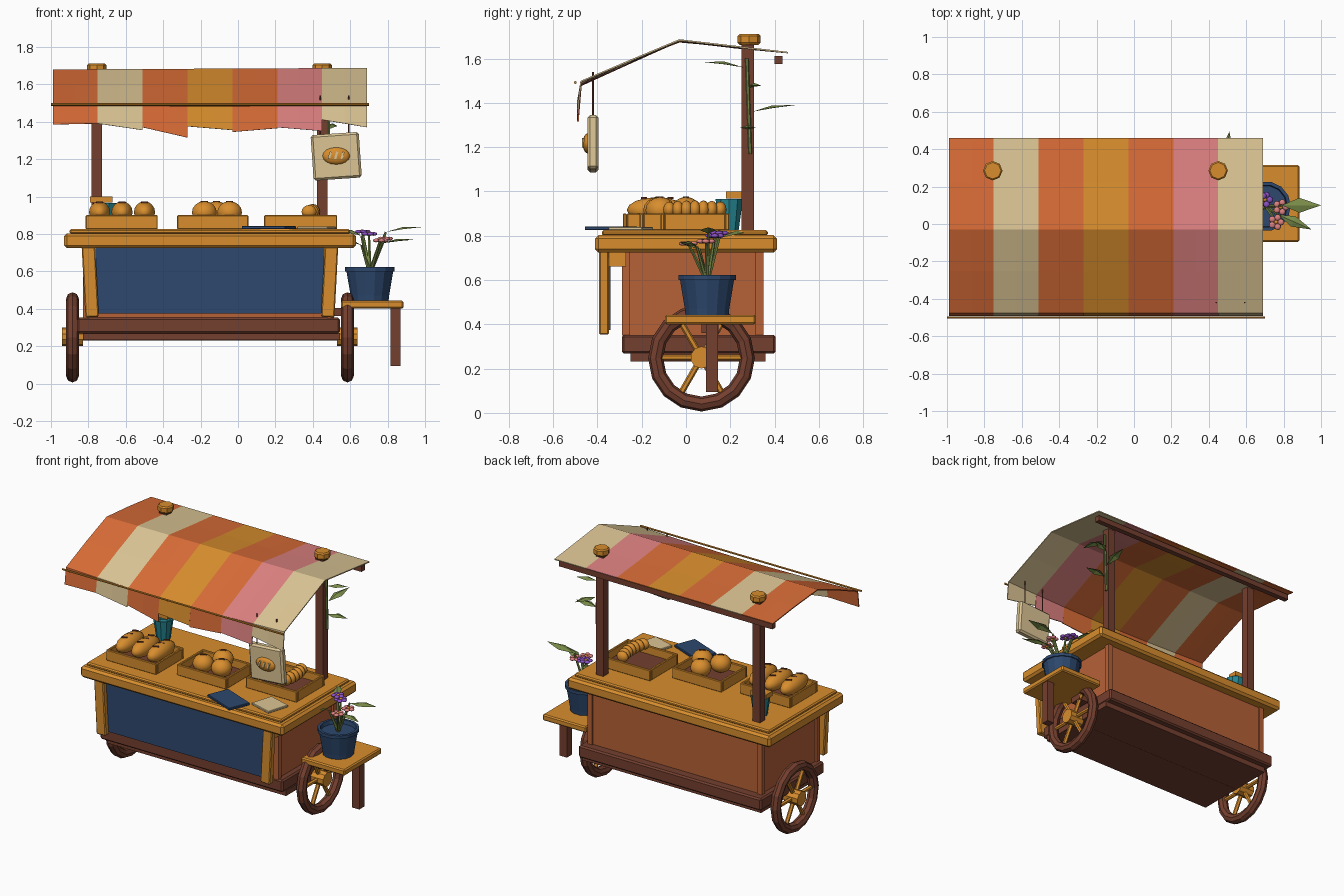
import bpy, bmesh, math
from mathutils import Vector

if "Cube" in bpy.data.objects:
    bpy.data.objects.remove(bpy.data.objects["Cube"])

def mat(name, r, g, b):
    m = bpy.data.materials.new(name)
    m.diffuse_color = (r, g, b, 1)
    m.use_nodes = True
    m.node_tree.nodes["Principled BSDF"].inputs["Base Color"].default_value = m.diffuse_color
    return m

AMBER = mat("amber_wood", .69, .27, .027)
BROWN = mat("dark_brown", .175, .05, .028)
RUST = mat("rust_panel", .47, .12, .039)
ORANGE = mat("awning_orange", .69, .15, .038)
CREAM = mat("cream", .72, .56, .30)
PINK = mat("pink", .72, .22, .215)
NAVY = mat("navy", .026, .065, .155)
TEAL = mat("teal", .019, .25, .30)
GREEN = mat("leaf_green", .19, .26, .066)
PURPLE = mat("purple", .26, .08, .55)

def finish(name, bm, m, bevel=0, smooth=False):
    me = bpy.data.meshes.new(name)
    bmesh.ops.recalc_face_normals(bm, faces=bm.faces)
    bm.to_mesh(me)
    bm.free()
    for k in (m if isinstance(m, list) else [m]):
        me.materials.append(k)
    ob = bpy.data.objects.new(name, me)
    bpy.context.collection.objects.link(ob)
    if smooth:
        me.shade_smooth()
    if bevel:
        b = ob.modifiers.new("bevel", 'BEVEL')
        b.width, b.segments = bevel, 1
    return ob

def box(name, x0, x1, y0, y1, z0, z1, m, bevel=0, rot=(0, 0, 0)):
    bm = bmesh.new()
    bmesh.ops.create_cube(bm, size=1)
    bmesh.ops.scale(bm, vec=(x1 - x0, y1 - y0, z1 - z0), verts=bm.verts)
    ob = finish(name, bm, m, bevel)
    ob.location = ((x0 + x1) / 2, (y0 + y1) / 2, (z0 + z1) / 2)
    ob.rotation_euler = rot
    return ob

def rod(name, a, b, r, m, r2=None, n=8, smooth=False):
    a, b = Vector(a), Vector(b)
    bm = bmesh.new()
    bmesh.ops.create_cone(bm, cap_ends=True, segments=n, radius1=r, radius2=r if r2 is None else r2, depth=(b - a).length)
    ob = finish(name, bm, m, 0, smooth)
    ob.location = (a + b) / 2
    ob.rotation_euler = (b - a).to_track_quat('Z', 'Y').to_euler()
    return ob

def ball(name, c, s, m, u=14, v=8, rot=(0, 0, 0)):
    bm = bmesh.new()
    bmesh.ops.create_uvsphere(bm, u_segments=u, v_segments=v, radius=1)
    bmesh.ops.scale(bm, vec=s, verts=bm.verts)
    ob = finish(name, bm, m, 0, True)
    ob.location, ob.rotation_euler = c, rot
    return ob

def lathe(name, c, prof, n, m):
    bm = bmesh.new()
    rings = [[bm.verts.new((c[0] + r * math.cos(2 * math.pi * i / n), c[1] + r * math.sin(2 * math.pi * i / n), z))
              for i in range(n)] for r, z in prof]
    for p, q in zip(rings, rings[1:]):
        for i in range(n):
            bm.faces.new((p[i], p[(i + 1) % n], q[(i + 1) % n], q[i]))
    bm.faces.new(rings[0])
    bm.faces.new(rings[-1])
    return finish(name, bm, m)

def leaf(name, a, b, w):
    # folded diamond leaf from a to b
    a, b = Vector(a), Vector(b)
    side = (b - a).cross(Vector((0, 0, 1))).normalized() * w
    mid = a.lerp(b, .45) + Vector((0, 0, .015))
    bm = bmesh.new()
    va, vb, vm, l, r = [bm.verts.new(p) for p in (a, b, mid, mid + side - Vector((0, 0, .012)), mid - side - Vector((0, 0, .012)))]
    for f in ((va, vm, l), (l, vm, vb), (va, r, vm), (r, vb, vm)):
        bm.faces.new(f)
    return finish(name, bm, GREEN)

# wheels with hubs and spokes
for wx, side in ((-.885, -1), (.585, 1)):
    bpy.ops.mesh.primitive_torus_add(major_segments=16, minor_segments=8, major_radius=.207, minor_radius=.034,
                                     location=(wx, .07, .247), rotation=(0, math.pi / 2, 0))
    bpy.context.object.name = "wheel_rim"
    bpy.context.object.data.materials.append(BROWN)
    rod("wheel_hub", (wx - .055, .07, .25), (wx + .055, .07, .25), .05, AMBER, n=10)
    for k in range(6):
        t = k * math.pi / 3
        rod("wheel_spoke", (wx, .07, .25), (wx, .07 + .2 * math.cos(t), .25 + .2 * math.sin(t)), .014, AMBER, n=6)
rod("axle", (-.88, .07, .25), (.58, .07, .25), .02, BROWN)

# cart base, body and counter
box("base", -.86, .545, -.29, .405, .268, .352, BROWN, .01)
box("base_underside", -.83, .545, -.25, .36, .232, .27, BROWN)
box("body", -.815, .50, -.28, .34, .35, .73, RUST)
for x in (-.81, .495):
    for y in (-.272, .332):
        box("body_corner_post", x - .018, x + .018, y - .018, y + .018, .35, .73, RUST)
box("counter", -.93, .63, -.41, .41, .724, .803, AMBER, .015)
box("counter_top", -.90, .60, -.38, .37, .80, .825, AMBER, .008)

# front panel with tilted side boards
box("front_panel", -.76, .46, -.358, -.342, .375, .73, NAVY)
for x, s in ((-.79, -1), (.49, 1)):
    box("front_panel_board", x - .036, x + .036, -.392, -.348, .355, .735, AMBER, .006, (0, math.radians(3 * s), 0))
    box("front_panel_bracket", x - .03, x + .03, -.35, -.27, .66, .73, AMBER)

# awning posts with caps, rear beam, front rail
for x in (-.755, .45):
    box("awning_post", x - .028, x + .028, .25, .306, .82, 1.67, BROWN)
    lathe("post_cap", (x, .285), [(.043, 1.662), (.052, 1.672), (.052, 1.702), (.044, 1.71)], 8, AMBER)
box("rear_beam", -.97, .67, .40, .436, 1.575, 1.612, BROWN)
rod("front_rail", (-1, -.50, 1.492), (.70, -.50, 1.492), .007, AMBER, n=6)

# striped awning: slopes plus one hanging flap per stripe
bm = bmesh.new()
stripes = [0, 1, 0, 2, 0, 3, 1]
hems = [(1.385, 1.39), (1.39, 1.355), (1.37, 1.315), (1.375, 1.355), (1.345, 1.365), (1.37, 1.35), (1.41, 1.37)]
for i, c in enumerate(stripes):
    cols = []
    for k in range(3):
        x, t = -.99 + .24 * (i + k / 2), (i + k / 2) / 7
        sag = .018 * math.sin(math.pi * t)
        hem = hems[i][0] * (1 - k / 2) + hems[i][1] * k / 2
        cols.append([bm.verts.new(p) for p in ((x, -.488, hem), (x, -.474, 1.497 - sag), (x, -.25, 1.592 - sag * .6),
                    (x, -.03, 1.676 + .008 * t), (x, .22, 1.655 - sag * .3), (x, .46, 1.627))])
    for p, q in zip(cols, cols[1:]):
        for j in range(5):
            bm.faces.new((p[j], q[j], q[j + 1], p[j + 1])).material_index = c
bmesh.ops.remove_doubles(bm, verts=bm.verts, dist=.0005)
awn = finish("awning", bm, [ORANGE, CREAM, AMBER, PINK])
sol = awn.modifiers.new("cloth", 'SOLIDIFY')
sol.thickness, sol.offset = .007, 0

# hanging sign with bread emblem
tilt = (0, math.radians(-4), 0)
box("sign_board", .396, .654, -.445, -.395, 1.093, 1.337, CREAM, .012, tilt)
ball("sign_loaf", (.525, -.443, 1.217), (.075, .024, .046), AMBER)
for k in (-1, 0, 1):
    box("sign_loaf_slash", .519 + k * .034, .531 + k * .034, -.47, -.462 + .004 * abs(k), 1.20, 1.24, CREAM, 0, (0, .3, 0))
for x in (.44, .592):
    rod("sign_cord", (x, -.42, 1.32), (x, -.42, 1.54), .004, BROWN, n=6)

# bread crates
def crate(x0, x1, y0, y1):
    t = .018
    box("crate_floor", x0 + t, x1 - t, y0 + t, y1 - t, .825, .845, BROWN)
    for y in (y0, y1 - t):
        box("crate_side", x0, x1, y, y + t, .825, .90, AMBER, .004)
    for x in (x0, x1 - t):
        box("crate_end", x, x + t, y0 + t, y1 - t, .825, .90, AMBER, .004)

crate(-.815, -.43, -.285, .02)
crate(-.325, .055, -.21, .075)
crate(.14, .53, -.115, .195)
for x in (-.74, -.62, -.50):
    ball("loaf", (x, -.132, .916), (.058, .135, .058), AMBER)
    for y in (-.19, -.13, -.07):
        box("loaf_slash", x - .02, x + .02, y - .004, y + .004, .966, .974, BROWN, 0, (0, 0, .5))
for x, y in ((-.18, -.125), (-.045, -.115), (-.115, 0)):
    ball("bun", (x, y, .915), (.068, .068, .06), AMBER)
    box("bun_slash", x - .02, x + .02, y - .004, y + .004, .97, .977, BROWN, 0, (0, 0, .5))
for k in range(7):
    t = (k - 3) / 3
    ball("roll", (.40 - .02 * t * t, .04 + .115 * t, .918), (.042, .028, .042 - .006 * t * t), AMBER, 10, 8)

# cloths on the counter and cup by the left post
box("blue_cloth", .04, .29, -.417, -.26, .825, .842, NAVY, .003, (0, 0, math.radians(-22)))
box("cream_cloth", .335, .505, -.33, -.17, .825, .84, CREAM, .003, (0, 0, math.radians(-17)))
lathe("cup", (-.71, .195), [(.045, .825), (.065, .965), (.054, .965), (.05, .93)], 10, TEAL)
box("post_collar", -.79, -.67, .18, .25, .968, 1.0, AMBER)

# side shelf with leg
box("side_shelf", .55, .885, -.095, .315, .40, .443, AMBER, .008)
box("shelf_leg", .815, .87, .09, .145, .095, .405, BROWN)
box("shelf_bracket", .50, .60, .07, .15, .36, .405, BROWN)

# flower pot, soil, stems, flowers and leaves
P = (.705, .095)
lathe("flower_pot", P, [(.10, .443), (.103, .47), (.125, .60), (.133, .60), (.133, .622), (.115, .622), (.11, .595)], 14, NAVY)
for n, m, c in (("purple_flower", PURPLE, (.665, .15, .812)), ("pink_flower", PINK, (.785, .09, .775)), ("pink_flower", PINK, (.76, .01, .765)), ("purple_flower", PURPLE, (.70, .13, .80))):
    rod("flower_stem", (P[0], P[1], .59), c, .011, GREEN, .006, 6)
    ball(n + "_center", c, (.012, .012, .012), AMBER, 8, 6)
    for k in range(5):
        a = k * 2 * math.pi / 5
        ball(n + "_petal", (c[0] + .026 * math.cos(a), c[1] + .026 * math.sin(a), c[2]), (.018, .018, .01), m, 8, 6)
for a, b, w in (((.79, .10, .81), (1.0, .10, .838), .04), ((.66, .15, .79), (.54, .31, .825), .03),
                ((.77, .05, .75), (.95, -.03, .77), .03), ((.66, .06, .74), (.52, -.07, .785), .03)):
    rod("leaf_stem", (P[0], P[1], .59), a, .011, GREEN, .006, 6)
    leaf("plant_leaf", a, b, w)

# vine on the right post
rod("vine_stem", (.485, .29, 1.17), (.485, .275, 1.60), .008, GREEN, n=6)
for a, b, w in (((.485, .26, 1.56), (.50, .07, 1.585), .035), ((.485, .30, 1.36), (.51, .495, 1.39), .035),
                ((.485, .28, 1.28), (.65, .28, 1.29), .035), ((.485, .29, 1.47), (.61, .335, 1.48), .03)):
    leaf("vine_leaf", a, b, w)
